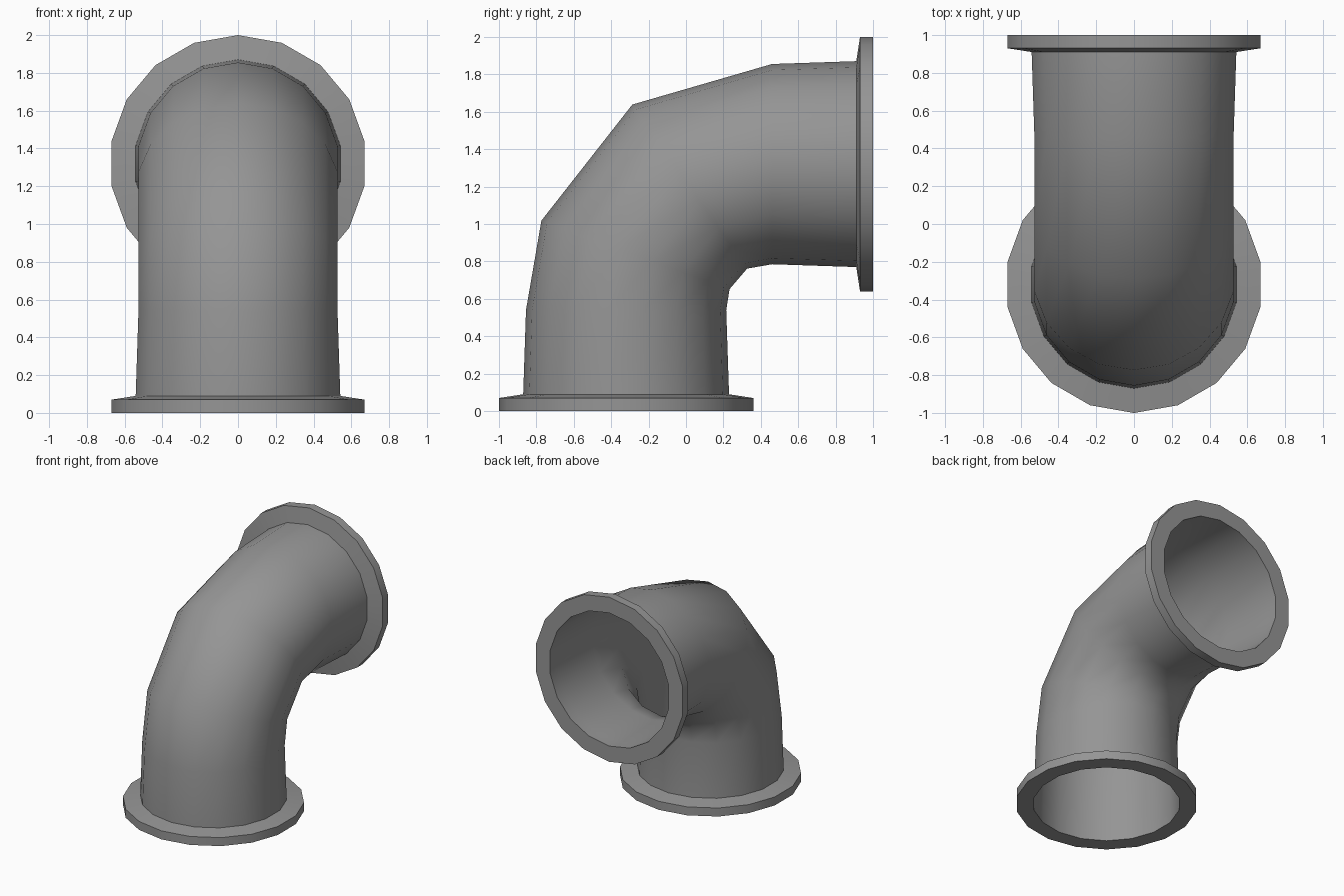
import bpy, bmesh
from math import sin, cos, radians, tau
from mathutils import Vector

SIDES = 18
PIPE_R, BEND_R, RIM_R = 0.55, 0.535, 0.68

cube = bpy.data.objects.get("Cube")
if cube:
    bpy.data.objects.remove(cube, do_unlink=True)

grey = bpy.data.materials.new("pipe grey")
grey.use_nodes = True
grey.diffuse_color = (0.3, 0.3, 0.3, 1)
grey.node_tree.nodes["Principled BSDF"].inputs["Base Color"].default_value = (0.3, 0.3, 0.3, 1)


def sweep(name, rings, crease):
    """Bridge circles given as (y, z, tilt in degrees, radius)."""
    bm = bmesh.new()
    loops = []
    for y, z, tilt, r in rings:
        t = radians(tilt)
        up = Vector((0, -cos(t), sin(t)))
        side = Vector((1, 0, 0))
        angles = [tau * i / SIDES for i in range(SIDES)]
        loops.append([bm.verts.new(Vector((0, y, z)) + r * (up * cos(a) + side * sin(a)))
                      for a in angles])
    for low, high in zip(loops, loops[1:]):
        for i in range(SIDES):
            j = (i + 1) % SIDES
            bm.faces.new((low[i], low[j], high[j], high[i]))
    mesh = bpy.data.meshes.new(name)
    bm.to_mesh(mesh)
    bm.free()
    mesh.materials.append(grey)
    obj = bpy.data.objects.new(name, mesh)
    bpy.context.collection.objects.link(obj)
    bpy.ops.object.select_all(action="DESELECT")
    obj.select_set(True)
    bpy.context.view_layer.objects.active = obj
    bpy.ops.object.shade_smooth_by_angle(angle=radians(crease))
    return obj


# Open pipe bending from the floor to the back
sweep("elbow_pipe", [
    (-0.32, 0.0, 0, PIPE_R),
    (-0.32, 0.09, 0, PIPE_R),
    (-0.32, 0.54, 0, BEND_R),
    (-0.27, 0.835, 20, BEND_R),
    (0.02, 1.2, 55, BEND_R),
    (0.46, 1.32, 90, BEND_R),
    (0.91, 1.32, 90, PIPE_R),
    (1.0, 1.32, 90, PIPE_R),
], 60)

# Flange rims: (distance from the open end, radius)
RIM = [(0, PIPE_R), (0, RIM_R), (0.07, RIM_R), (0.09, PIPE_R)]
sweep("lower_flange", [(-0.32, d, 0, r) for d, r in RIM], 30)
sweep("rear_flange", [(1 - d, 1.32, 90, r) for d, r in reversed(RIM)], 30)
